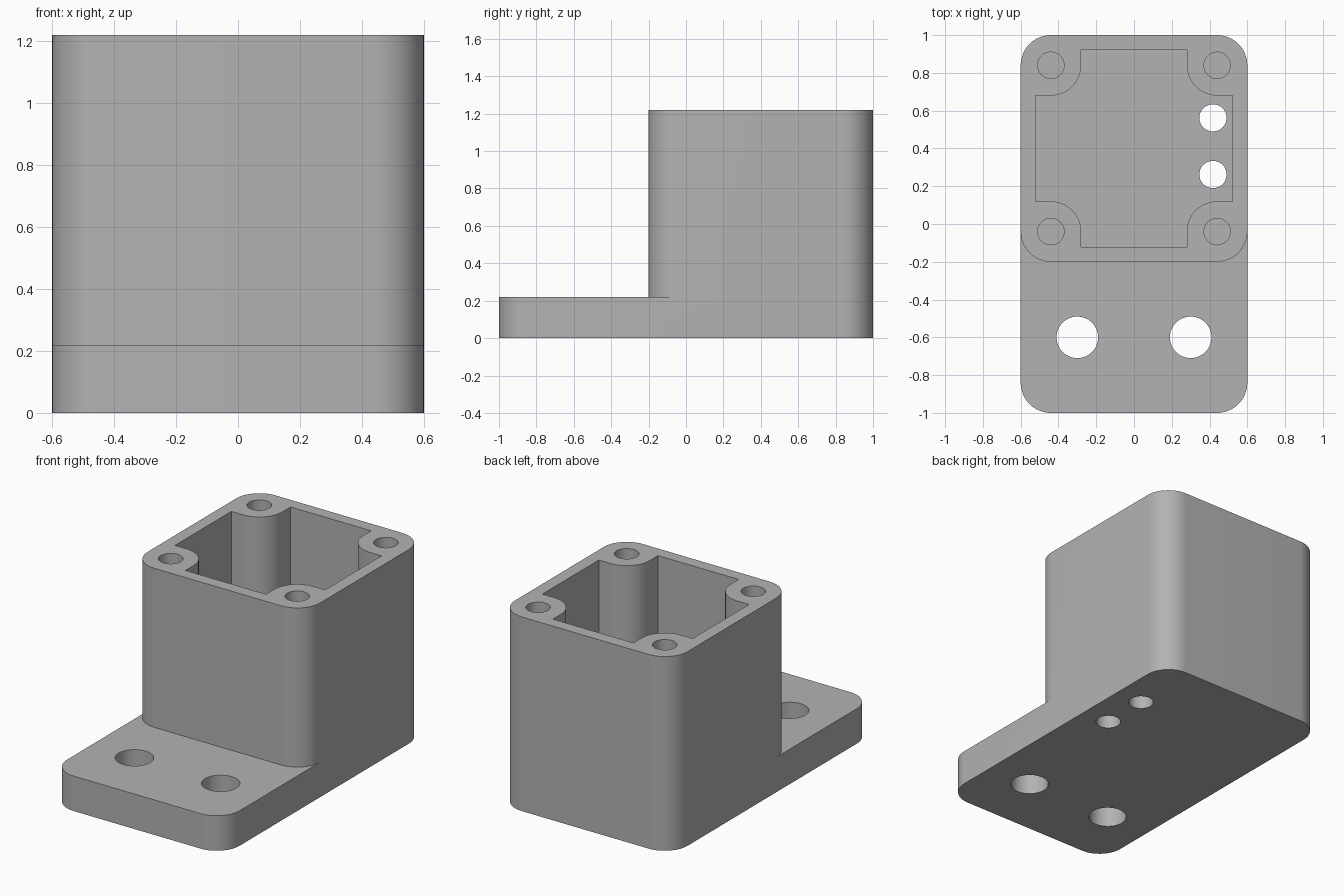
import bpy, bmesh, math
from math import cos, sin, pi

if "Cube" in bpy.data.objects:
    bpy.data.objects.remove(bpy.data.objects["Cube"], do_unlink=True)

HALF, RADIUS = 0.6, 0.16          # outer half width, corner radius
PLATE_TOP, TOP = 0.22, 1.22
BOX_Y, POST = 0.4, 0.44           # housing centre and screw post offset
CAVITY = 0.522
CORNERS = [(1, 1), (-1, 1), (-1, -1), (1, -1)]

grey = bpy.data.materials.new("plain grey")
grey.use_nodes = True
grey.diffuse_color = (0.45, 0.45, 0.45, 1)
grey.node_tree.nodes["Principled BSDF"].inputs["Base Color"].default_value = grey.diffuse_color


def arc(cx, cy, r, start, sweep, steps=16):
    return [(cx + r * cos(start + sweep * i / steps),
             cy + r * sin(start + sweep * i / steps)) for i in range(steps + 1)]


def circle(cx, cy, r):
    return arc(cx, cy, r, 0, 2 * pi, 48)[:-1]


def rounded_rect(hx, hy, cy):
    pts = []
    for i, (sx, sy) in enumerate(CORNERS):
        pts += arc(sx * (hx - RADIUS), cy + sy * (hy - RADIUS), RADIUS, i * pi / 2, pi / 2)
    return pts


def cavity_outline():
    # Square pocket with a concave bite around each screw post
    pts = []
    for i, (sx, sy) in enumerate(CORNERS):
        bite = arc(sx * POST, BOX_Y + sy * POST, RADIUS, (i + 3) * pi / 2, -pi / 2)
        side, end = (sx * CAVITY, bite[0][1]), (bite[-1][0], BOX_Y + sy * CAVITY)
        if i % 2:
            side, end = (bite[0][0], BOX_Y + sy * CAVITY), (sx * CAVITY, bite[-1][1])
        pts += [side] + bite + [end]
    return pts


def prism(name, outline, z0, z1):
    bm = bmesh.new()
    face = bm.faces.new([bm.verts.new((x, y, z0)) for x, y in outline])
    top = bmesh.ops.extrude_face_region(bm, geom=[face])["geom"]
    bmesh.ops.translate(bm, vec=(0, 0, z1 - z0),
                        verts=[v for v in top if isinstance(v, bmesh.types.BMVert)])
    bmesh.ops.recalc_face_normals(bm, faces=bm.faces)
    mesh = bpy.data.meshes.new(name)
    bm.to_mesh(mesh)
    bm.free()
    mesh.materials.append(grey)
    obj = bpy.data.objects.new(name, mesh)
    bpy.context.collection.objects.link(obj)
    return obj


def combine(target, tool, operation):
    mod = target.modifiers.new(operation.lower(), "BOOLEAN")
    mod.operation, mod.object, mod.solver = operation, tool, "EXACT"
    bpy.ops.object.select_all(action="DESELECT")
    bpy.context.view_layer.objects.active = target
    target.select_set(True)
    bpy.ops.object.modifier_apply(modifier=mod.name)
    bpy.data.objects.remove(tool, do_unlink=True)


# Mounting plate with the housing standing on its rear part
bracket = prism("mounting_bracket", rounded_rect(HALF, 1.0, 0), 0, PLATE_TOP)
combine(bracket, prism("housing", rounded_rect(HALF, HALF, BOX_Y), PLATE_TOP, TOP), "UNION")

# Open pocket
combine(bracket, prism("pocket_cutter", cavity_outline(), PLATE_TOP, TOP + 0.1), "DIFFERENCE")

# Blind screw holes, cable holes in the floor, and bolt holes in the flange
holes = [(sx * POST, BOX_Y + sy * POST, 0.07, PLATE_TOP, TOP + 0.1) for sx, sy in CORNERS]
holes += [(0.418, y, 0.072, -0.1, 0.5) for y in (0.262, 0.562)]
holes += [(x, -0.6, 0.11, -0.1, 0.5) for x in (-0.3, 0.3)]
for x, y, r, z0, z1 in holes:
    combine(bracket, prism("hole_cutter", circle(x, y, r), z0, z1), "DIFFERENCE")

bpy.ops.object.shade_smooth_by_angle(angle=math.radians(30))
